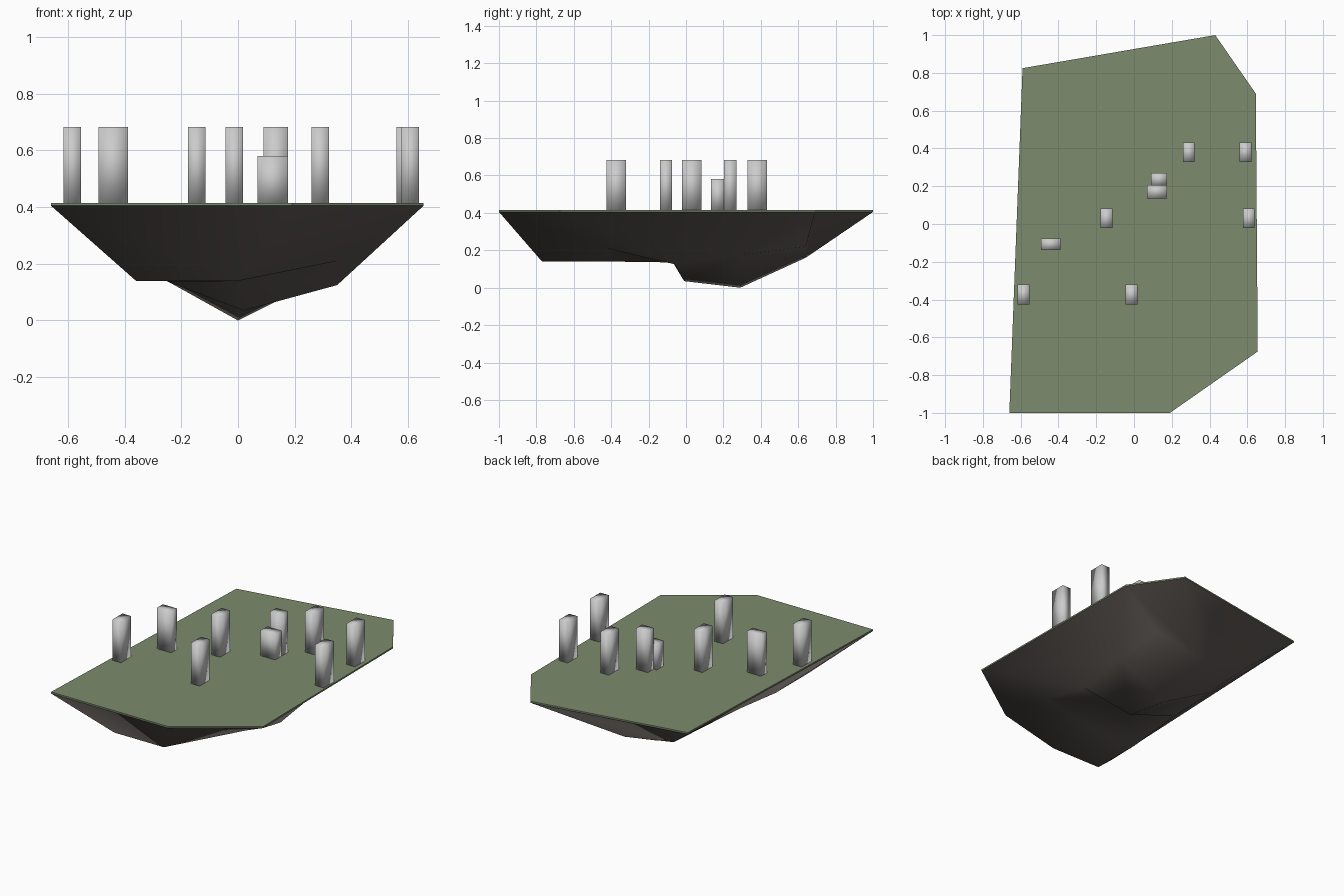
import bpy, bmesh

if "Cube" in bpy.data.objects:
    bpy.data.objects.remove(bpy.data.objects["Cube"])

def material(name, rgb):
    m = bpy.data.materials.new(name)
    m.diffuse_color = (*rgb, 1)
    m.use_nodes = True
    m.node_tree.nodes["Principled BSDF"].inputs["Base Color"].default_value = m.diffuse_color
    return m

def finish(bm, name, mat=None, smooth=False):
    mesh = bpy.data.meshes.new(name)
    bm.to_mesh(mesh)
    bm.free()
    for p in mesh.polygons:
        p.use_smooth = smooth
    if mat:
        mesh.materials.append(mat)
    ob = bpy.data.objects.new(name, mesh)
    bpy.context.collection.objects.link(ob)
    return ob

grass_mat = material("grass", (0.20, 0.26, 0.15))
rock_mat = material("rock", (0.12, 0.105, 0.095))

# Island outline seen from above
outline = [(-.66, -1), (.19, -1), (.655, -.675), (.645, .69), (.43, 1), (-.59, .825)]
RIM, TOP = .405, .415

# Grass slab: extruded outline
bm = bmesh.new()
face = bm.faces.new([bm.verts.new((x, y, RIM)) for x, y in outline])
up = bmesh.ops.extrude_face_region(bm, geom=[face], use_keep_orig=True)
bmesh.ops.translate(bm, vec=(0, 0, TOP - RIM),
                    verts=[v for v in up["geom"] if isinstance(v, bmesh.types.BMVert)])
bmesh.ops.recalc_face_normals(bm, faces=bm.faces)
finish(bm, "grass_top", grass_mat)

# Rock underside: lower ring points (x, y, z, rim corner each one hangs from)
ring = {
    "A": (-.36, -.77, .14, 0), "B": (0, -.77, .14, 1), "C": (.35, -.42, .21, 2),
    "F": (.35, -.06, .125, 2), "Q": (.35, .29, .175, 3), "R": (.35, .64, .22, 3),
    "N": (0, .64, .16, 4), "S": (-.36, .64, .22, 5), "P": (-.36, .29, .2, 5),
    "L": (-.36, -.04, .18, 0), "W": (-.36, -.42, .14, 0),
}
# Keel points inside the ring, with a step between K and E
keel = {"M": (0, -.42, .14), "K": (0, -.07, .135), "E": (.02, -.01, .035), "D": (0, .29, 0)}

bm = bmesh.new()
rim = [bm.verts.new((x, y, RIM)) for x, y in outline]
pts = {k: bm.verts.new(v[:3]) for k, v in {**ring, **keel}.items()}
names = list(ring)
for i, a in enumerate(names):
    b = names[(i + 1) % len(names)]
    ca, cb = ring[a][3], ring[b][3]
    bm.faces.new((pts[a], pts[b], rim[ca]))
    if ca != cb:
        bm.faces.new((pts[b], rim[cb], rim[ca]))
for f in "ABMW BCM MCFK WMKL KFE KEL LEDP EFQD PDNS DQRN".split():
    bm.faces.new([pts[c] for c in f])
bmesh.ops.triangulate(bm, faces=bm.faces)
bmesh.ops.recalc_face_normals(bm, faces=bm.faces)
if sum(f.normal.z * f.calc_area() for f in bm.faces) > 0:
    bmesh.ops.reverse_faces(bm, faces=bm.faces)
finish(bm, "rock_underside", rock_mat, smooth=True)

# Stone pillars: centre x, y, width, depth, top height
pillars = [
    (.29, .38, .062, .104, .683), (.59, .38, .062, .104, .683),
    (.133, .236, .086, .066, .683), (.122, .171, .108, .072, .58),
    (-.146, .03, .062, .104, .683), (.608, .03, .062, .104, .683),
    (-.441, -.107, .104, .062, .683), (-.585, -.373, .062, .104, .683),
    (-.013, -.373, .062, .104, .683),
]
for i, (x, y, w, d, top) in enumerate(pillars, 1):
    bm = bmesh.new()
    bmesh.ops.create_cube(bm, size=1)
    bmesh.ops.scale(bm, vec=(w, d, top - RIM), verts=bm.verts)
    bmesh.ops.translate(bm, vec=(x, y, (top + RIM) / 2), verts=bm.verts)
    finish(bm, f"pillar_{i}", smooth=True)
